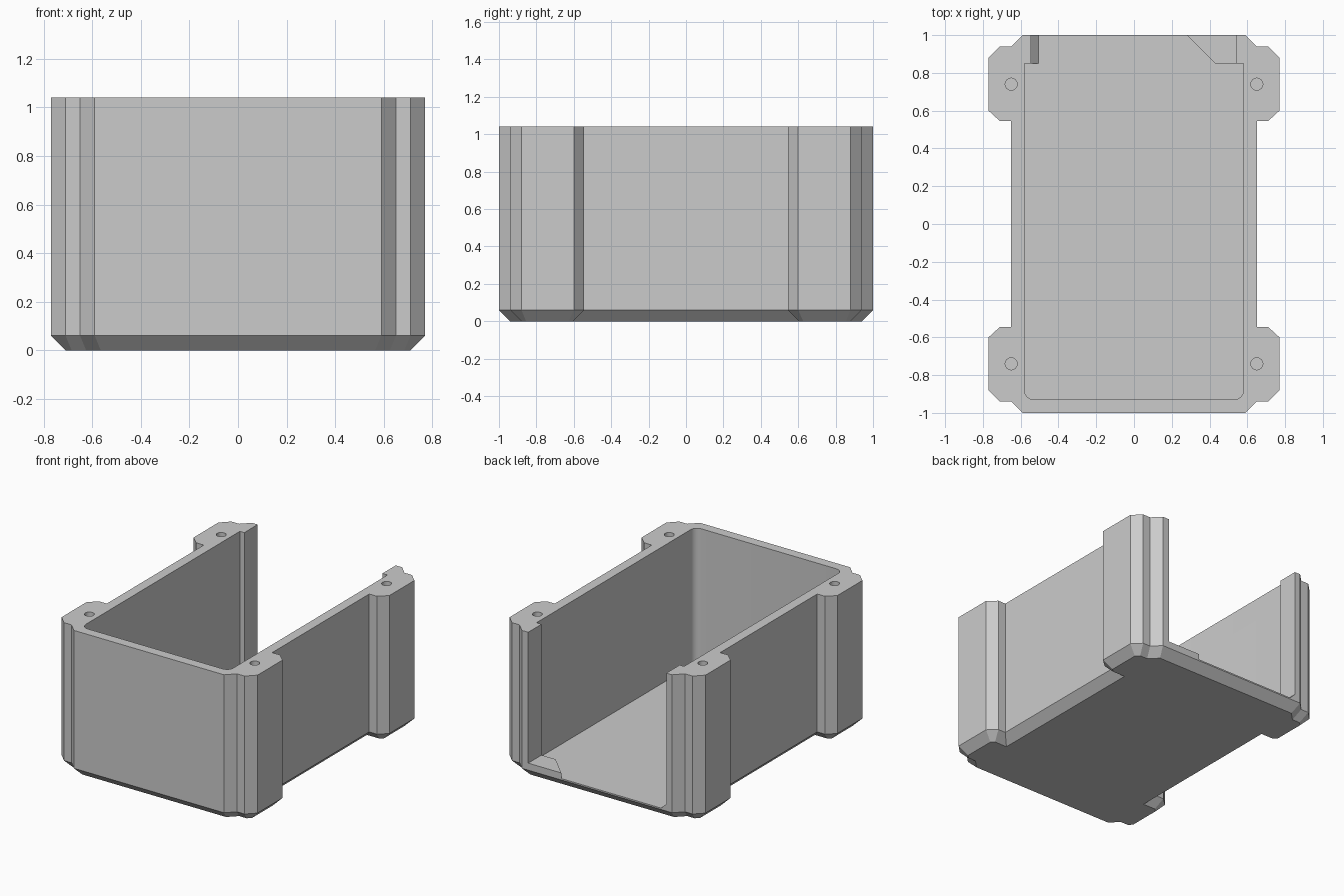
import bpy, bmesh, math
from mathutils import Vector

cube = bpy.data.objects.get("Cube")
if cube:
    bpy.data.objects.remove(cube, do_unlink=True)

HEIGHT, CHAMFER, FLOOR = 1.04, 0.06, 0.07

grey = bpy.data.materials.new("plain grey")
grey.use_nodes = True
colour = (0.6, 0.6, 0.6, 1)
grey.diffuse_color = colour
grey.node_tree.nodes["Principled BSDF"].inputs["Base Color"].default_value = colour


def loft(name, rings):
    """Closed solid through rings of equal length."""
    bm = bmesh.new()
    loops = [[bm.verts.new(p) for p in ring] for ring in rings]
    n = len(loops[0])
    for low, high in zip(loops, loops[1:]):
        for i in range(n):
            j = (i + 1) % n
            bm.faces.new((low[i], low[j], high[j], high[i]))
    bm.faces.new(loops[0])
    bm.faces.new(loops[-1])
    bmesh.ops.recalc_face_normals(bm, faces=bm.faces)
    mesh = bpy.data.meshes.new(name)
    bm.to_mesh(mesh)
    bm.free()
    obj = bpy.data.objects.new(name, mesh)
    bpy.context.collection.objects.link(obj)
    mesh.materials.append(grey)
    return obj


def at_height(points, z):
    return [(x, y, z) for x, y in points]


def prism(name, points, z0, z1):
    return loft(name, [at_height(points, z0), at_height(points, z1)])


def inset(points, d):
    """Mitred inward offset of a clockwise outline."""
    result = []
    for i, p in enumerate(points):
        p = Vector(p)
        a = (p - Vector(points[i - 1])).normalized()
        b = (Vector(points[(i + 1) % len(points)]) - p).normalized()
        na, nb = Vector((a.y, -a.x)), Vector((b.y, -b.x))
        result.append(p + (na + nb) * d / (1 + na.dot(nb)))
    return result


def cut(target, cutter):
    cutter.hide_render = True
    bpy.context.view_layer.objects.active = target
    mod = target.modifiers.new("cut", 'BOOLEAN')
    mod.operation = 'DIFFERENCE'
    mod.solver = 'EXACT'
    mod.object = cutter
    bpy.ops.object.modifier_apply(modifier=mod.name)
    bpy.data.objects.remove(cutter, do_unlink=True)


# Outer shell: one corner lug mirrored into a full outline, chamfered below
lug = [(0.59, 1), (0.65, 0.94), (0.71, 0.94), (0.77, 0.88),
       (0.77, 0.60), (0.71, 0.545), (0.65, 0.545)]
outline = (lug + [(x, -y) for x, y in reversed(lug)]
           + [(-x, -y) for x, y in lug] + [(-x, y) for x, y in reversed(lug)])
shell = loft("enclosure_shell", [at_height(inset(outline, CHAMFER), 0),
                                 at_height(outline, CHAMFER),
                                 at_height(outline, HEIGHT)])

# Main cavity with rounded front corners
r = 0.05
arc = [(0.58 - r + r * math.cos(t), -0.93 + r - r * math.sin(t))
       for t in (math.radians(15 * k) for k in range(7))]
cavity = [(0.58, 0.85)] + arc + [(-x, y) for x, y in reversed(arc)] + [(-0.58, 0.85)]
cut(shell, prism("cavity_cutter", cavity, FLOOR, 1.2))

# Open back, with a small sloped foot on one side
opening = [(-0.505, FLOOR), (-0.545, FLOOR + 0.04), (-0.545, 1.2),
           (0.54, 1.2), (0.54, FLOOR)]
cut(shell, loft("opening_cutter", [[(x, y, z) for x, z in opening] for y in (0.8, 1.1)]))

# Screw holes in the lugs
for sx in (-1, 1):
    for sy in (-1, 1):
        ring = [(sx * 0.65 + 0.032 * math.cos(t), sy * 0.74 + 0.032 * math.sin(t))
                for t in (math.tau * k / 32 for k in range(32))]
        cut(shell, prism("screw_hole_cutter", ring, 0.5, 1.2))

# Raised corner pad on the floor by the opening
prism("floor_corner_pad", [(0.28, 1), (0.43, 0.85), (0.54, 0.85), (0.54, 1)],
      FLOOR, FLOOR + 0.04)

# Smooth the rounded corners and holes, keep the rest crisp
bpy.ops.object.select_all(action='DESELECT')
shell.select_set(True)
bpy.context.view_layer.objects.active = shell
bpy.ops.object.shade_smooth_by_angle(angle=math.radians(20))
